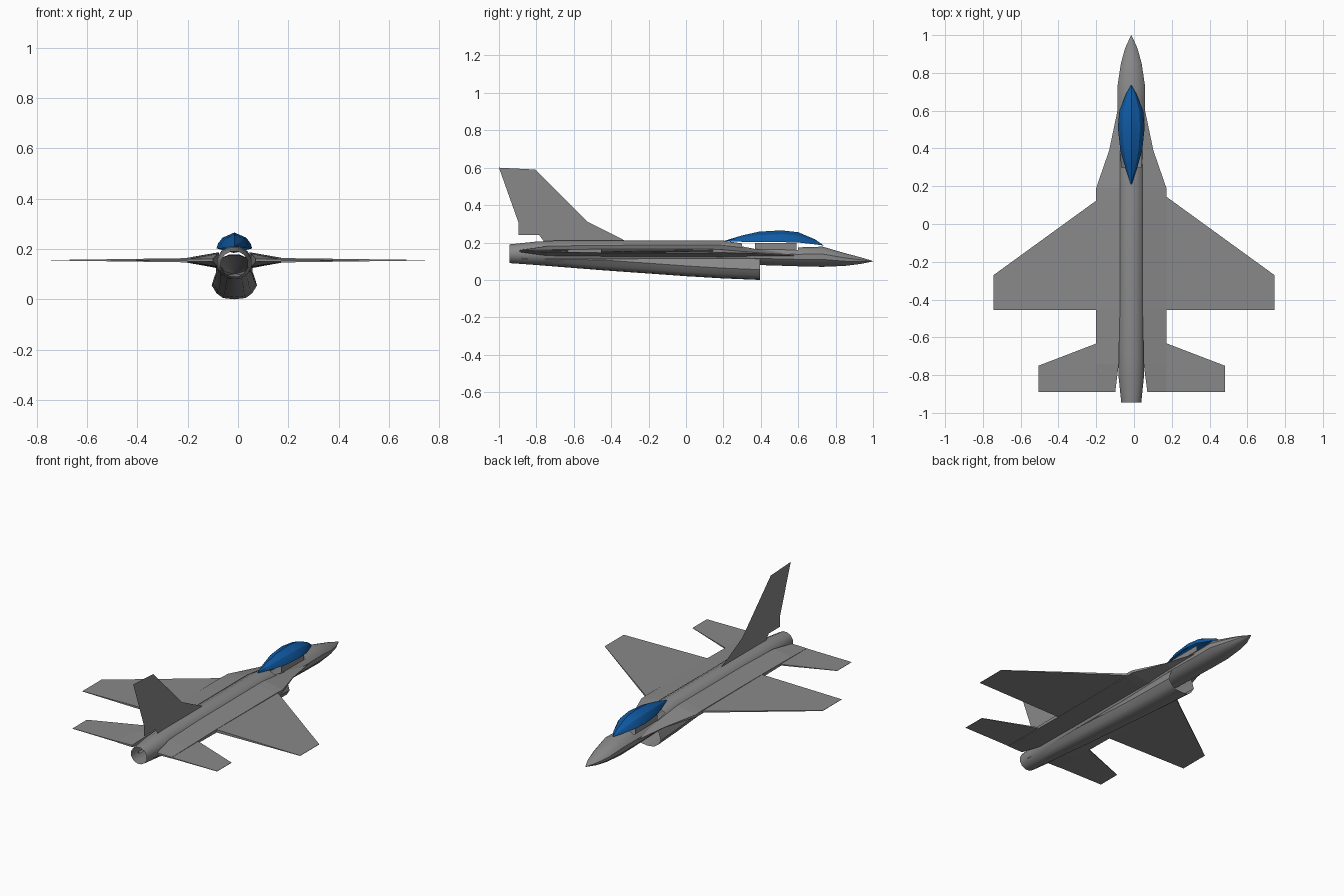
import bpy
import bmesh
import math

if "Cube" in bpy.data.objects:
    bpy.data.objects.remove(bpy.data.objects["Cube"])

AXIS = -0.0145   # x of the fuselage centreline
WING_Z = 0.155


def material(name, rgb):
    m = bpy.data.materials.new(name)
    m.use_nodes = True
    m.diffuse_color = (*rgb, 1)
    m.node_tree.nodes["Principled BSDF"].inputs["Base Color"].default_value = (*rgb, 1)
    return m


GREY = material("airframe grey", (0.25, 0.25, 0.25))
BLUE = material("canopy blue", (0.005, 0.1, 0.36))


def finish(name, bm, mat, smooth=None):
    bmesh.ops.remove_doubles(bm, verts=bm.verts, dist=0.0005)
    bmesh.ops.recalc_face_normals(bm, faces=bm.faces)
    mesh = bpy.data.meshes.new(name)
    bm.to_mesh(mesh)
    bm.free()
    mesh.materials.append(mat)
    ob = bpy.data.objects.new(name, mesh)
    bpy.context.collection.objects.link(ob)
    if smooth:
        bpy.ops.object.select_all(action='DESELECT')
        ob.select_set(True)
        bpy.context.view_layer.objects.active = ob
        bpy.ops.object.shade_smooth_by_angle(angle=math.radians(smooth))
    return ob


def loft(sections, closed):
    """Skin a row of sections that have equal point counts."""
    bm = bmesh.new()
    rows = [[bm.verts.new(p) for p in s] for s in sections]
    n = len(rows[0])
    for a, b in zip(rows, rows[1:]):
        for i in range(n if closed else n - 1):
            j = (i + 1) % n
            bm.faces.new((a[i], a[j], b[j], b[i]))
    return bm


def mirrored(y, half):
    """Full open section from a half section running from side to centre."""
    right = [(AXIS + x, y, z) for x, z in half]
    left = [(AXIS - x, y, z) for x, z in reversed(half[:-1])]
    return right + left


def slab(name, outline, centre, side):
    """Plate from (x, y, z, half thickness) corners."""
    bm = bmesh.new()
    top = [bm.verts.new((centre + side * x, y, z + t)) for x, y, z, t in outline]
    low = [bm.verts.new((centre + side * x, y, z - t)) for x, y, z, t in outline]
    n = len(outline)
    bm.faces.new(top)
    bm.faces.new(low[::-1])
    for i in range(n):
        j = (i + 1) % n
        bm.faces.new((top[j], top[i], low[i], low[j]))
    return finish(name, bm, GREY)


# Fuselage: y, half width, bottom, top
stations = [
    (1.0, 0.001, 0.099, 0.101), (0.93, 0.033, 0.085, 0.122),
    (0.85, 0.055, 0.075, 0.143), (0.73, 0.073, 0.07, 0.178),
    (0.6, 0.073, 0.073, 0.174), (0.38, 0.073, 0.08, 0.176),
    (0.3, 0.072, 0.08, 0.195), (0.2, 0.07, 0.08, 0.21),
    (-0.7, 0.07, 0.08, 0.21), (-0.8, 0.068, 0.08, 0.205),
    (-0.945, 0.053, 0.09, 0.19)]
SIDES = 12
rings = []
for y, w, lo, hi in stations:
    ring = []
    for k in range(SIDES):
        a = math.tau * (k + 0.5) / SIDES
        s = 1 / math.cos(math.pi / SIDES)
        ring.append((AXIS + w * s * math.cos(a), y,
                     (lo + hi) / 2 + (hi - lo) / 2 * s * math.sin(a)))
    rings.append(ring)
body = loft(rings, True)
# Cockpit opening
opening = []
for f in body.faces:
    c = f.calc_center_median()
    if 0.33 < c.y < 0.6 and c.z > 0.16:
        opening.append(f)
bmesh.ops.delete(body, geom=opening, context='FACES')
finish("fuselage", body, GREY, 35)

# Air intake and belly: y, half width, bottom
duct = []
for y, w, lo in [(0.395, 0.09, 0.0), (0.2, 0.085, 0.008), (0.0, 0.078, 0.02),
                 (-0.45, 0.07, 0.052), (-0.88, 0.055, 0.086)]:
    half = [(w * 0.78, 0.115), (w * 0.9, (lo + 0.055 + 0.115) / 2),
            (w, min(lo + 0.055, 0.112)), (w * 0.78, lo + 0.023),
            (w * 0.5, lo + 0.005), (0, lo)]
    duct.append(mirrored(y, half))
finish("intake_belly", loft(duct, False), GREY, 40)

# Cockpit side walls
for side, word in ((1, "left"), (-1, "right")):
    x = AXIS + side * 0.05
    wall = loft([[(x, y, 0.155), (x, y, 0.197)] for y in (0.37, 0.59)], False)
    finish(f"cockpit_wall_{word}", wall, GREY)

# Canopy shell: y, half width, rim height, ridge height
glass = []
for y, w, rim, top in [(0.735, 0.001, 0.184, 0.185), (0.69, 0.027, 0.19, 0.217),
                       (0.6, 0.063, 0.2, 0.255), (0.51, 0.071, 0.202, 0.265),
                       (0.39, 0.058, 0.202, 0.258), (0.3, 0.032, 0.204, 0.238),
                       (0.205, 0.001, 0.208, 0.209)]:
    h = top - rim
    glass.append(mirrored(y, [(w, rim), (w * 0.9, rim + h * 0.33),
                              (w * 0.66, rim + h * 0.68), (0, top)]))
finish("canopy", loft(glass, False), BLUE, 20)

# Strakes, wings and tailplanes
for side, word in ((1, "left"), (-1, "right")):
    # Strake sections: y, inner x, outer x, inner half thickness, edge half thickness, z
    strake = []
    for y, xi, xo, ti, to, z in [(0.61, 0.066, 0.071, 0.002, 0.001, 0.13),
                                 (0.39, 0.06, 0.117, 0.02, 0.002, 0.143),
                                 (0.19, 0.06, 0.186, 0.032, 0.008, 0.154),
                                 (0.13, 0.06, 0.186, 0.032, 0.01, WING_Z),
                                 (-0.45, 0.06, 0.186, 0.03, 0.01, WING_Z),
                                 (-0.74, 0.066, 0.186, 0.026, 0.006, WING_Z),
                                 (-0.89, 0.085, 0.186, 0.006, 0.004, WING_Z)]:
        xi, xo = AXIS + side * xi, AXIS + side * xo
        strake.append([(xi, y, z + ti), (xo, y, z + to),
                       (xo, y, z - to), (xi, y, z - ti)])
    bm = loft(strake, True)
    bmesh.ops.holes_fill(bm, edges=bm.edges)
    finish(f"strake_{word}", bm, GREY)

    slab(f"wing_{word}",
         [(0.15, 0.16, WING_Z, 0.006), (0.743, -0.27, WING_Z, 0.001),
          (0.743, -0.455, WING_Z, 0.001), (0.15, -0.455, WING_Z, 0.009)], 0, side)
    slab(f"tailplane_{word}",
         [(0.18, -0.63, WING_Z, 0.004), (0.493, -0.75, WING_Z, 0.001),
          (0.493, -0.89, WING_Z, 0.001), (0.18, -0.89, WING_Z, 0.003)],
         -0.0125, side)

# Tail fin, a thin sheet
fin = bmesh.new()
profile = [(-0.32, 0.207), (-0.525, 0.31), (-0.805, 0.59), (-1.0, 0.6),
           (-0.895, 0.305), (-0.895, 0.24), (-0.785, 0.24), (-0.755, 0.2)]
fin.faces.new([fin.verts.new((AXIS, y, z)) for y, z in profile])
finish("tail_fin", fin, GREY)
